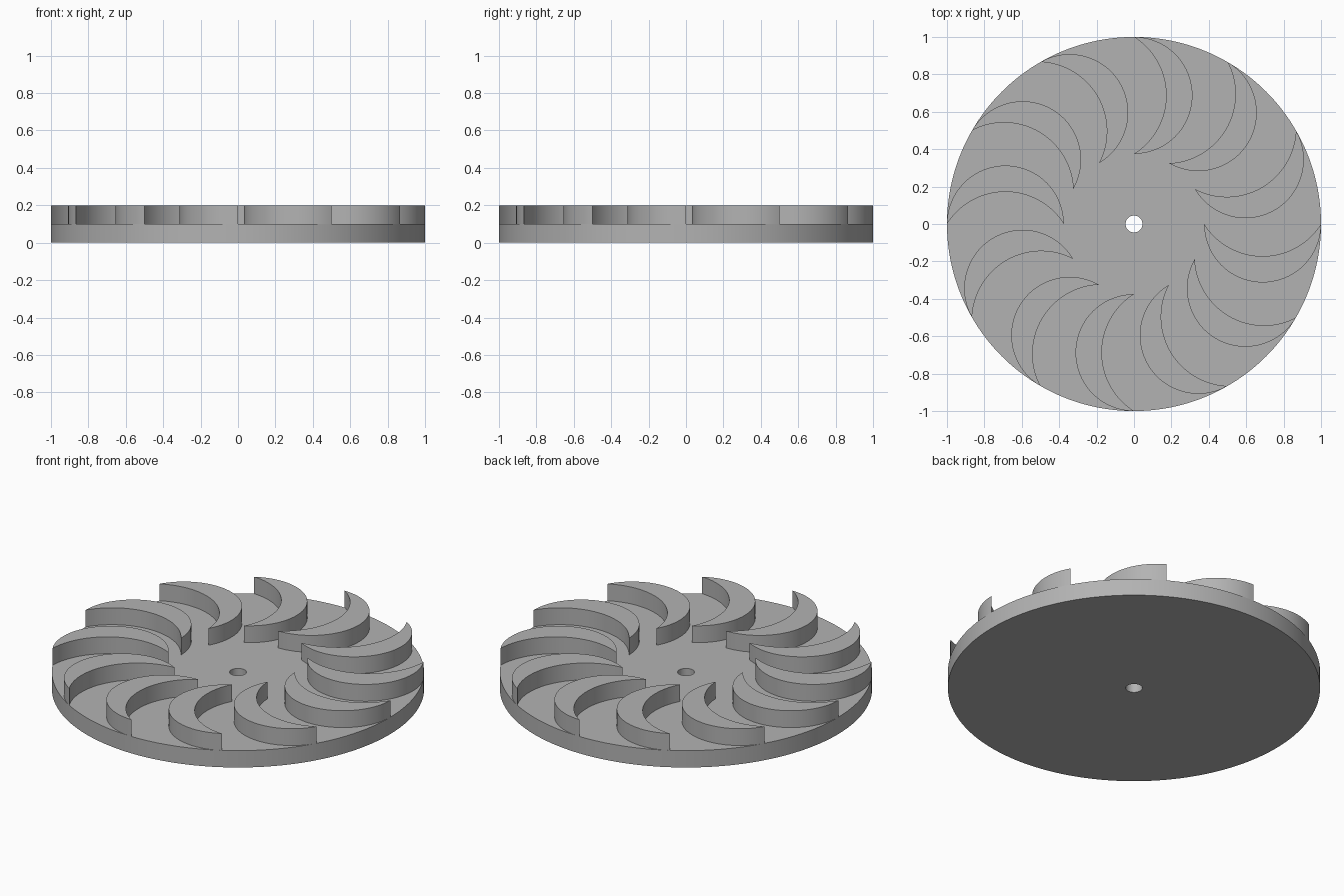
import bpy, bmesh
from math import sin, cos, asin, pi, tau
from mathutils import Matrix, Vector

RIM, HUB, BORE = 1.0, 0.375, 0.045
BASE_TOP, BLADE_TOP = 0.1, 0.2
BLADES, STEPS, SIDES = 12, 40, 192

cube = bpy.data.objects.get("Cube")
if cube:
    bpy.data.objects.remove(cube)

grey = bpy.data.materials.new("plain grey")
grey.use_nodes = True
colour = (0.45, 0.45, 0.45, 1)
grey.diffuse_color = colour
grey.node_tree.nodes["Principled BSDF"].inputs["Base Color"].default_value = colour


def finish(bm, name):
    """Turn a bmesh into a smooth-sided object with crisp edges."""
    bmesh.ops.recalc_face_normals(bm, faces=bm.faces)
    mesh = bpy.data.meshes.new(name)
    bm.to_mesh(mesh)
    bm.free()
    mesh.materials.append(grey)
    obj = bpy.data.objects.new(name, mesh)
    bpy.context.collection.objects.link(obj)
    bpy.ops.object.select_all(action="DESELECT")
    obj.select_set(True)
    bpy.context.view_layer.objects.active = obj
    bpy.ops.object.shade_smooth_by_angle(angle=pi / 6)
    return obj


def arc(sagitta):
    """Points of an arc below the chord from the hub tip to the rim tip."""
    half, middle = (RIM - HUB) / 2, (RIM + HUB) / 2
    radius = (half ** 2 + sagitta ** 2) / (2 * sagitta)
    spread = asin(min(1, half / radius))
    angles = [spread * (2 * i / STEPS - 1) for i in range(STEPS + 1)]
    return [Vector((middle + radius * sin(a),
                    radius - sagitta - radius * cos(a), BASE_TOP)) for a in angles]


# Base disc with a centre bore, turned from a rectangular section
bm = bmesh.new()
section = [bm.verts.new((r, 0, z)) for r, z in
           ((BORE, 0), (RIM, 0), (RIM, BASE_TOP), (BORE, BASE_TOP))]
edges = [bm.edges.new((section[i], section[(i + 1) % 4])) for i in range(4)]
bmesh.ops.spin(bm, geom=section + edges, cent=(0, 0, 0), axis=(0, 0, 1),
               angle=tau, steps=SIDES, use_merge=True)
bmesh.ops.remove_doubles(bm, verts=bm.verts, dist=0.0001)
finish(bm, "base_disc")

# Crescent blade between a half circle and a shallower arc
bm = bmesh.new()
outer = [bm.verts.new(p) for p in arc((RIM - HUB) / 2)]
inner = [bm.verts.new(p) for p in arc(0.172)[1:-1]]
crescent = bm.faces.new(outer + inner[::-1])
raised = bmesh.ops.extrude_face_region(bm, geom=[crescent], use_keep_orig=True)
top = [v for v in raised["geom"] if isinstance(v, bmesh.types.BMVert)]
bmesh.ops.translate(bm, verts=top, vec=(0, 0, BLADE_TOP - BASE_TOP))
blade = finish(bm, "blade_1")

# Remaining blades, evenly spaced round the disc
for i in range(1, BLADES):
    copy = blade.copy()
    copy.name = f"blade_{i + 1}"
    copy.matrix_world = Matrix.Rotation(tau * i / BLADES, 4, "Z")
    bpy.context.collection.objects.link(copy)
